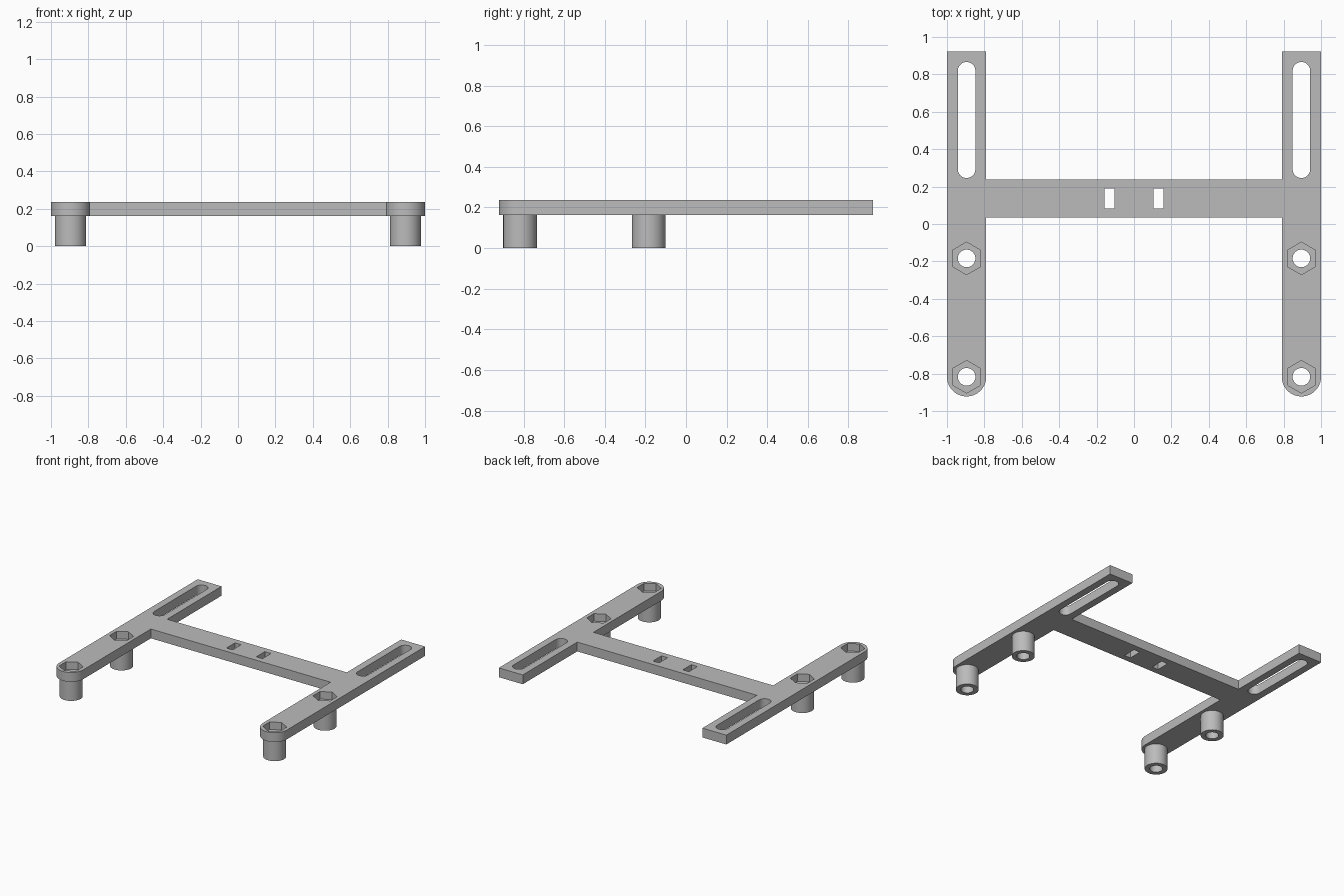
import bpy, bmesh, math

if "Cube" in bpy.data.objects:
    bpy.data.objects.remove(bpy.data.objects["Cube"], do_unlink=True)

# Main dimensions
TOP, UNDER = 0.236, 0.162          # plate top and underside
ARM_X, ARM_R = 0.895, 0.105        # arm centre line and half width
BACK, FRONT_Y, MID_Y = 0.922, -0.817, -0.184
BAR_LO, BAR_HI = 0.034, 0.238      # cross bar edges
BORE_R, BOSS_R, NUT_R = 0.047, 0.083, 0.087
NUT_DEPTH = 0.06
POSTS = [(s * ARM_X, y) for s in (-1, 1) for y in (FRONT_Y, MID_Y)]

grey = bpy.data.materials.new("plain grey")
grey.use_nodes = True
grey.diffuse_color = (0.5, 0.5, 0.5, 1)
grey.node_tree.nodes["Principled BSDF"].inputs["Base Color"].default_value = (0.5, 0.5, 0.5, 1)


def arc(cx, cy, r, start, end, steps):
    """Points along an arc, both ends included (degrees)."""
    angles = [math.radians(start + (end - start) * i / steps) for i in range(steps + 1)]
    return [(cx + r * math.cos(a), cy + r * math.sin(a)) for a in angles]


def circle(cx, cy, r, sides, start=0):
    return arc(cx, cy, r, start, start + 360, sides)[:-1]


def prisms(name, outlines, z0, z1):
    """One object holding an upright prism for each counter-clockwise outline."""
    bm = bmesh.new()
    for pts in outlines:
        face = bm.faces.new([bm.verts.new((x, y, z0)) for x, y in pts])
        ext = bmesh.ops.extrude_face_region(bm, geom=[face], use_keep_orig=True)
        for v in ext["geom"]:
            if isinstance(v, bmesh.types.BMVert):
                v.co.z = z1
    bmesh.ops.recalc_face_normals(bm, faces=bm.faces)
    mesh = bpy.data.meshes.new(name)
    bm.to_mesh(mesh)
    bm.free()
    mesh.materials.append(grey)
    obj = bpy.data.objects.new(name, mesh)
    bpy.context.collection.objects.link(obj)
    return obj


def combine(target, helper, operation):
    """Apply a boolean and discard the helper."""
    helper.hide_render = True
    mod = target.modifiers.new(operation.title(), 'BOOLEAN')
    mod.operation, mod.solver, mod.object = operation, 'EXACT', helper
    bpy.context.view_layer.objects.active = target
    bpy.ops.object.modifier_apply(modifier=mod.name)
    bpy.data.objects.remove(helper, do_unlink=True)


# H-shaped plate: one half outline, mirrored
inner, outer = ARM_X - ARM_R, ARM_X + ARM_R
half = [(inner, BAR_LO)] + arc(ARM_X, FRONT_Y, ARM_R, 180, 360, 32)
half += [(outer, BACK), (inner, BACK), (inner, BAR_HI)]
outline = half + [(-x, y) for x, y in reversed(half)]
bracket = prisms("bracket_plate_with_standoffs", [outline], UNDER, TOP)

# Four round standoffs under the arms
bosses = prisms("standoffs", [circle(x, y, BOSS_R, 64) for x, y in POSTS], 0, UNDER + 0.005)
combine(bracket, bosses, 'UNION')

# Bolt holes, long adjusting slots and two tie windows
holes = [circle(x, y, BORE_R, 48) for x, y in POSTS]
for s in (-1, 1):
    cx = s * ARM_X
    holes.append(arc(cx, 0.819, BORE_R, 0, 180, 24) + arc(cx, 0.293, BORE_R, 180, 360, 24))
    wx = s * 0.131
    holes.append([(wx - 0.027, 0.082), (wx + 0.027, 0.082), (wx + 0.027, 0.189), (wx - 0.027, 0.189)])
combine(bracket, prisms("hole_cutter", holes, -0.1, TOP + 0.1), 'DIFFERENCE')

# Hexagonal nut pockets
nuts = [circle(x, y, NUT_R, 6, 90) for x, y in POSTS]
combine(bracket, prisms("nut_cutter", nuts, TOP - NUT_DEPTH, TOP + 0.1), 'DIFFERENCE')

# Smooth the round walls, keep the edges crisp
bpy.ops.object.select_all(action='DESELECT')
bracket.select_set(True)
bpy.context.view_layer.objects.active = bracket
bpy.ops.object.shade_smooth_by_angle(angle=math.radians(30))
